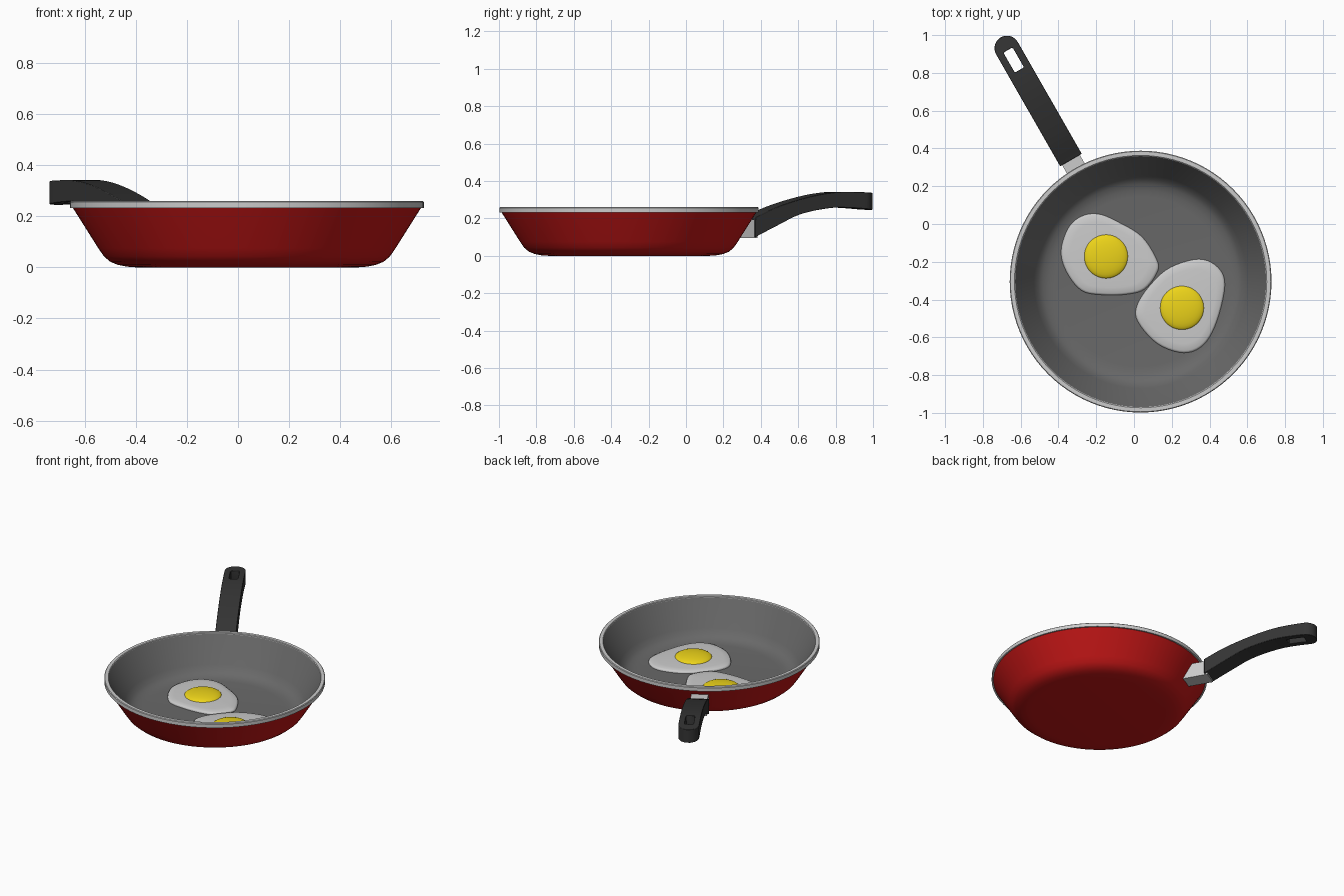
import bpy, bmesh, math
from mathutils import Matrix, Vector

if "Cube" in bpy.data.objects:
    bpy.data.objects.remove(bpy.data.objects["Cube"])

CENTRE = Vector((0.035, -0.305, 0))


def material(name, rgb):
    m = bpy.data.materials.new(name)
    m.diffuse_color = (*rgb, 1)
    m.use_nodes = True
    m.node_tree.nodes["Principled BSDF"].inputs["Base Color"].default_value = m.diffuse_color
    return m


RED = material("red_enamel", (0.55, 0.008, 0.008))
COATING = material("grey_coating", (0.14, 0.14, 0.14))
STEEL = material("steel", (0.6, 0.6, 0.58))
BLACK = material("dark_plastic", (0.035, 0.035, 0.035))
WHITE = material("egg_white", (0.8, 0.8, 0.8))
YELLOW = material("yolk_yellow", (0.85, 0.66, 0.01))


def make(name, bm, mat, matrix, angle=40, recalc=True):
    if recalc:
        bmesh.ops.recalc_face_normals(bm, faces=bm.faces)
    me = bpy.data.meshes.new(name)
    bm.to_mesh(me)
    bm.free()
    ob = bpy.data.objects.new(name, me)
    bpy.context.collection.objects.link(ob)
    ob.matrix_world = matrix
    me.materials.append(mat)
    bpy.ops.object.select_all(action='DESELECT')
    ob.select_set(True)
    bpy.context.view_layer.objects.active = ob
    bpy.ops.object.shade_smooth_by_angle(angle=math.radians(angle))
    return ob


def loft(rings, close=False, caps=False):
    """Skin a list of closed point rings."""
    bm = bmesh.new()
    vs = [[bm.verts.new(p) for p in r] for r in rings]
    n = len(vs[0])
    pairs = list(zip(vs, vs[1:])) + ([(vs[-1], vs[0])] if close else [])
    for a, b in pairs:
        for j in range(n):
            k = (j + 1) % n
            bm.faces.new((a[j], a[k], b[k], b[j]))
    if caps:
        bm.faces.new(vs[0])
        bm.faces.new(vs[-1])
    return bm


def lathe(name, profile, mat, pos, seg=96, close=False, flip=False):
    rings = [[(r * math.cos(2 * math.pi * j / seg), r * math.sin(2 * math.pi * j / seg), z)
              for j in range(seg)] for r, z in profile]
    bm = loft(rings, close)
    bmesh.ops.remove_doubles(bm, verts=bm.verts, dist=1e-5)
    if flip:
        bmesh.ops.reverse_faces(bm, faces=bm.faces)
    return make(name, bm, mat, Matrix.Translation(pos), recalc=close)


# Pan: red outside, grey lining, steel rim
lathe("pan_body", [(0, 0), (.43, 0), (.47, .003), (.505, .010), (.535, .022), (.56, .043),
                   (.582, .075), (.683, .235)], RED, CENTRE)
lathe("pan_lining", [(0, .02), (.45, .02), (.485, .024), (.517, .034), (.543, .052),
                     (.565, .085), (.664, .25)], COATING, CENTRE, flip=True)
lathe("rim", [(.664, .235), (.693, .232), (.693, .256), (.689, .260), (.668, .260), (.664, .256)],
      STEEL, CENTRE, close=True)

# Handle frame: local x runs outward from the pan centre
AXIS = Matrix.Translation(CENTRE) @ Matrix.Rotation(math.radians(119.8), 4, 'Z')


def spline(keys, s):
    """Smooth value through (s, value) keys."""
    for i in range(len(keys) - 1):
        if s <= keys[i + 1][0] or i == len(keys) - 2:
            def slope(k):
                a, b = keys[max(k - 1, 0)], keys[min(k + 1, len(keys) - 1)]
                return (b[1] - a[1]) / (b[0] - a[0])
            (s0, v0), (s1, v1) = keys[i], keys[i + 1]
            h = s1 - s0
            t = (s - s0) / h
            return ((2*t**3 - 3*t**2 + 1) * v0 + (t**3 - 2*t**2 + t) * h * slope(i)
                    + (3*t**2 - 2*t**3) * v1 + (t**3 - t**2) * h * slope(i + 1))


TOP = [(.742, .205), (.88, .262), (1.08, .316), (1.24, .340), (1.38, .341), (1.49, .336)]
BOTTOM = [(.742, .100), (.88, .163), (1.02, .222), (1.2, .255), (1.32, .257), (1.49, .245)]
HALF = .066
stations = [(.742 + (1.424 - .742) * i / 20, HALF) for i in range(21)]
stations += [(1.424 + HALF * math.sin(math.radians(a)), HALF * math.cos(math.radians(a)))
             for a in range(12, 85, 12)]
rings = []
for s, w in stations:
    t, b = spline(TOP, s), spline(BOTTOM, s)
    rings.append([(s, -w, b), (s, w, b), (s, w, t), (s, -w, t)])
handle = make("handle", loft(rings, caps=True), BLACK, AXIS)

# Hanging hole cutter
bm = bmesh.new()
bmesh.ops.create_cube(bm, size=1, matrix=Matrix.Translation((1.352, 0, .3))
                      @ Matrix.Diagonal((.122, .056, .4, 1)))
uprights = [e for e in bm.edges if abs(e.verts[0].co.z - e.verts[1].co.z) > .1]
bmesh.ops.bevel(bm, geom=uprights, offset=.008, segments=2, affect='EDGES', profile=.5)
cutter = make("hole_cutter", bm, BLACK, AXIS)
cutter.hide_render = True
cutter.hide_viewport = True
mod = handle.modifiers.new("hole", 'BOOLEAN')
mod.object = cutter
mod.operation = 'DIFFERENCE'
mod.solver = 'EXACT'
bev = handle.modifiers.new("round", 'BEVEL')
bev.width = .008
bev.segments = 2
bev.limit_method = 'ANGLE'
bev.angle_limit = math.radians(50)

# Steel bracket joining handle and pan
side = [(.585, .095), (.647, .195), (.76, .195), (.76, .095)]
make("handle_bracket", loft([[(s, y, z) for s, z in side] for y in (-.054, .054)], caps=True),
     STEEL, AXIS)


def smooth_outline(pts, steps=5):
    """Closed curve through the points."""
    p = [Vector(q) for q in pts]
    n, out = len(p), []
    for i in range(n):
        a, b, c, d = (p[(i + k) % n] for k in (-1, 0, 1, 2))
        for k in range(steps):
            t = k / steps
            out.append(.5 * (2*b + (c - a)*t + (2*a - 5*b + 4*c - d)*t*t + (3*b - a - 3*c + d)*t**3))
    return out


# Fried eggs: outline relative to the yolk
EGGS = [
    ((-.148, -.172), [(.27, -.02), (.27, -.085), (.205, -.172), (.11, -.2), (-.02, -.203),
                      (-.13, -.18), (-.21, -.08), (-.238, .03), (-.2, .15), (-.13, .213),
                      (-.04, .225), (.06, .185), (.19, .105)]),
    ((.254, -.444), [(.227, .12), (.19, .215), (.09, .258), (-.06, .215), (-.16, .13),
                     (-.235, .02), (-.235, -.07), (-.13, -.19), (.01, -.238), (.115, -.195),
                     (.185, -.07)]),
]
for i, ((x, y), pts) in enumerate(EGGS, 1):
    outline = smooth_outline(pts)
    levels = [(1, .019), (1, .025), (.985, .031), (.95, .035), (.8, .038), (.4, .040), (.02, .040)]
    rings = [[(q.x * k, q.y * k, z) for q in outline] for k, z in levels]
    make(f"egg_white_{i}", loft(rings, caps=True), WHITE, Matrix.Translation((x, y, 0)), 60)
    dome = [(.117 * math.cos(a), .036 + .026 * math.sin(a))
            for a in (math.pi / 2 * k / 8 for k in range(9))]
    lathe(f"yolk_{i}", dome, YELLOW, Vector((x, y, 0)), seg=48)
